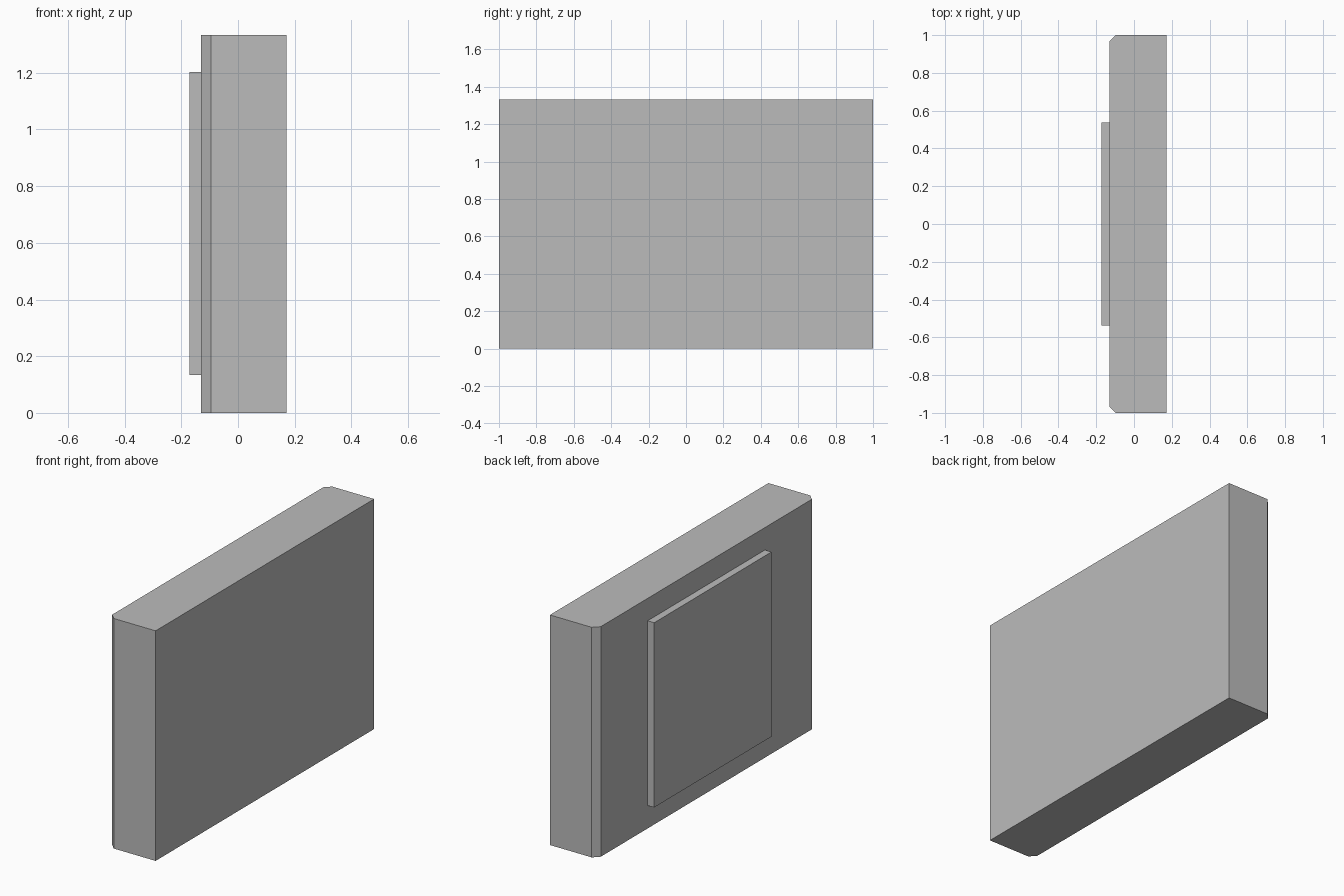
import bpy, bmesh

if "Cube" in bpy.data.objects:
    bpy.data.objects.remove(bpy.data.objects["Cube"])

grey = bpy.data.materials.new("mid grey")
grey.diffuse_color = (0.5, 0.5, 0.5, 1)
grey.use_nodes = True
grey.node_tree.nodes["Principled BSDF"].inputs["Base Color"].default_value = grey.diffuse_color


def prism(name, outline, z0, z1):
    """Extrude a plan outline (x, y) from z0 up to z1."""
    bm = bmesh.new()
    base = bm.faces.new([bm.verts.new((x, y, z0)) for x, y in outline])
    top = bmesh.ops.extrude_face_region(bm, geom=[base], use_keep_orig=True)
    verts = [v for v in top["geom"] if isinstance(v, bmesh.types.BMVert)]
    bmesh.ops.translate(bm, verts=verts, vec=(0, 0, z1 - z0))
    bmesh.ops.recalc_face_normals(bm, faces=bm.faces)
    mesh = bpy.data.meshes.new(name)
    bm.to_mesh(mesh)
    bm.free()
    mesh.materials.append(grey)
    obj = bpy.data.objects.new(name, mesh)
    bpy.context.collection.objects.link(obj)
    return obj


# Main slab, with the two upright edges on the panel side chamfered
back, face, c = 0.172, -0.13, 0.034
prism("slab", [(back, -1), (back, 1), (face + c, 1), (face, 1 - c),
               (face, c - 1), (face + c, -1)], 0, 1.333)

# Raised panel on the -x face
prism("raised_panel", [(face, -0.537), (face, 0.537),
                       (-0.172, 0.537), (-0.172, -0.537)], 0.133, 1.203)
